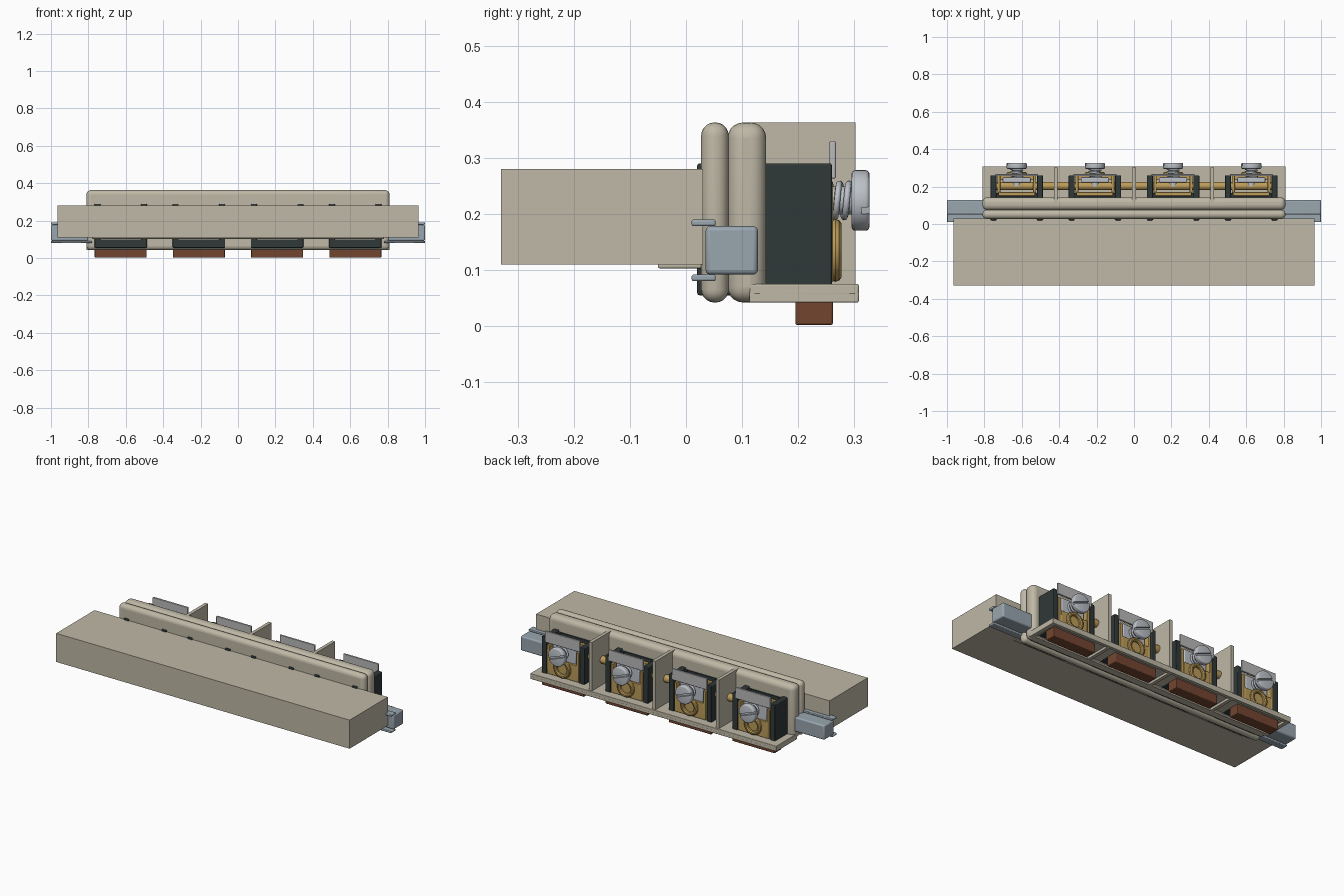
import bpy, math
from mathutils import Vector

if "Cube" in bpy.data.objects:
    bpy.data.objects.remove(bpy.data.objects["Cube"])


def mat(name, r, g, b):
    m = bpy.data.materials.new(name)
    m.diffuse_color = (r, g, b, 1)
    m.use_nodes = True
    m.node_tree.nodes["Principled BSDF"].inputs["Base Color"].default_value = m.diffuse_color
    return m


BEIGE = mat("beige_plastic", 0.52, 0.48, 0.38)
BLACK = mat("black_plastic", 0.03, 0.04, 0.04)
BRASS = mat("brass", 0.50, 0.33, 0.10)
STEEL = mat("steel", 0.50, 0.53, 0.57)
RAIL = mat("rail_steel", 0.32, 0.38, 0.43)
BROWN = mat("brown_plastic", 0.17, 0.06, 0.03)
CLEAR = mat("label_grey", 0.48, 0.49, 0.48)


def finish(o, name, m):
    o.name = name
    o.data.materials.append(m)
    return o


def smooth(o):
    bpy.ops.object.select_all(action='DESELECT')
    o.select_set(True)
    bpy.context.view_layer.objects.active = o
    bpy.ops.object.shade_smooth_by_angle(angle=math.radians(35))


def box(name, x, y, z, m, bevel=0, seg=3):
    """Box from (min, max) ranges, optionally with rounded edges."""
    bpy.ops.mesh.primitive_cube_add(size=1)
    o = bpy.context.object
    lo, hi = Vector((x[0], y[0], z[0])), Vector((x[1], y[1], z[1]))
    for v in o.data.vertices:
        v.co = Vector([c * s for c, s in zip(v.co, hi - lo)])
    o.location = (lo + hi) / 2
    finish(o, name, m)
    if bevel:
        b = o.modifiers.new("round", 'BEVEL')
        b.width, b.segments = bevel, seg
        smooth(o)
    return o


def cyl(name, x, y0, y1, z, r, m, bevel=0):
    """Cylinder along y."""
    bpy.ops.mesh.primitive_cylinder_add(radius=r, depth=y1 - y0, vertices=32,
                                        location=(x, (y0 + y1) / 2, z),
                                        rotation=(math.pi / 2, 0, 0))
    o = finish(bpy.context.object, name, m)
    if bevel:
        b = o.modifiers.new("round", 'BEVEL')
        b.width, b.segments = bevel, 3
        bpy.ops.object.modifier_apply(modifier="round")
    smooth(o)
    return o


# main body and the two rounded flange plates
box("main_body", (-.965, .965), (-.33, .03), (.11, .28), BEIGE)
box("body_underside_strip", (-.78, .78), (-.05, .03), (.103, .112), BEIGE, .003)
box("front_flange", (-.81, .81), (.027, .076), (.042, .363), BEIGE, .0235, 5)
box("back_flange", (-.81, .81), (.074, .143), (.042, .363), BEIGE, .028, 5)

# bottom shelf: thin plate with a rim and ribs underneath
box("shelf_plate", (-.81, .81), (.113, .308), (.056, .075), BEIGE, .003)
for y in ((.113, .135), (.288, .308)):
    box("shelf_rim_long", (-.81, .81), y, (.042, .06), BEIGE, .003)
for s in (-1, 1):
    box("shelf_rim_end", sorted((s * .81, s * .785)), (.113, .308), (.042, .06), BEIGE, .003)

# divider walls between the terminals
for x in (-.418, 0, .418):
    box("divider", (x - .01, x + .01), (.11, .302), (.042, .363), BEIGE)

# steel mounting rail ends with flared lips
for s in (-1, 1):
    xs = sorted((s * .78, s * 1.0))
    box("rail_end", xs, (.035, .128), (.092, .178), RAIL, .008)
    for z in ((.080, .092), (.178, .190)):
        box("rail_lip", xs, (.01, .053), z, RAIL, .004)

# brass link rod running through all terminals
bpy.ops.mesh.primitive_cylinder_add(radius=.022, depth=1.48, vertices=24,
                                    location=(0, .203, .225), rotation=(0, math.pi / 2, 0))
smooth(finish(bpy.context.object, "link_rod", BRASS))


def terminal(cx):
    # black housing
    for s in (-1, 1):
        box("housing_wall", sorted((cx + s * .14, cx + s * .108)), (.02, .26), (.055, .29),
            BLACK, .004)
        box("housing_lip", sorted((cx + s * .12, cx + s * .095)), (.143, .165), (.07, .28), BLACK)
    box("housing_floor", (cx - .14, cx + .14), (.02, .16), (.055, .10), BLACK, .004)
    box("housing_back", (cx - .12, cx + .12), (.12, .15), (.07, .28), BLACK)
    # brown foot under the shelf
    box("foot", (cx - .139, cx + .139), (.195, .262), (.002, .058), BROWN, .004)
    # brass clamp cage
    box("clamp_back", (cx - .1, cx + .1), (.15, .17), (.078, .26), BRASS, .003)
    for s in (-1, 1):
        box("clamp_side", sorted((cx + s * .104, cx + s * .088)), (.16, .262), (.078, .25),
            BRASS, .003)
    box("clamp_front", (cx - .09, cx + .09), (.235, .262), (.078, .175), BRASS, .003)
    bpy.ops.mesh.primitive_torus_add(location=(cx, .266, .135), rotation=(math.pi / 2, 0, 0),
                                     major_radius=.044, minor_radius=.012,
                                     major_segments=32, minor_segments=10)
    smooth(finish(bpy.context.object, "clamp_ring", BRASS))
    # steel pressure plate and label plate
    box("pressure_plate", (cx - .075, cx + .075), (.222, .25), (.17, .262), STEEL, .006)
    box("label_plate", (cx - .115, cx + .115), (.256, .267), (.263, .33), CLEAR, .003)
    # screw: shank, helical thread, slotted head
    z = .224
    cyl("screw_shank", cx, .2, .3, z, .025, STEEL)
    cu = bpy.data.curves.new("thread", 'CURVE')
    cu.dimensions, cu.bevel_depth, cu.bevel_resolution = '3D', .006, 1
    sp = cu.splines.new('POLY')
    n = 60
    sp.points.add(n)
    for i in range(n + 1):
        a = i / n * 3.5 * 2 * math.pi
        sp.points[i].co = (cx + .03 * math.cos(a), .235 + .06 * i / n, z + .03 * math.sin(a), 1)
    th = bpy.data.objects.new("screw_thread", cu)
    bpy.context.collection.objects.link(th)
    cu.materials.append(STEEL)
    head = cyl("screw_head", cx, .295, .327, z, .054, STEEL, .007)
    slot = box("slot_cutter", (cx - .08, cx + .08), (.313, .35), (z - .006, z + .006), STEEL)
    slot.rotation_euler = (0, math.radians(20), 0)
    bpy.context.view_layer.update()
    b = head.modifiers.new("slot", 'BOOLEAN')
    b.operation, b.object, b.solver = 'DIFFERENCE', slot, 'EXACT'
    bpy.context.view_layer.objects.active = head
    bpy.ops.object.modifier_apply(modifier="slot")
    bpy.data.objects.remove(slot)


for i in range(4):
    terminal((i - 1.5) * .418)
